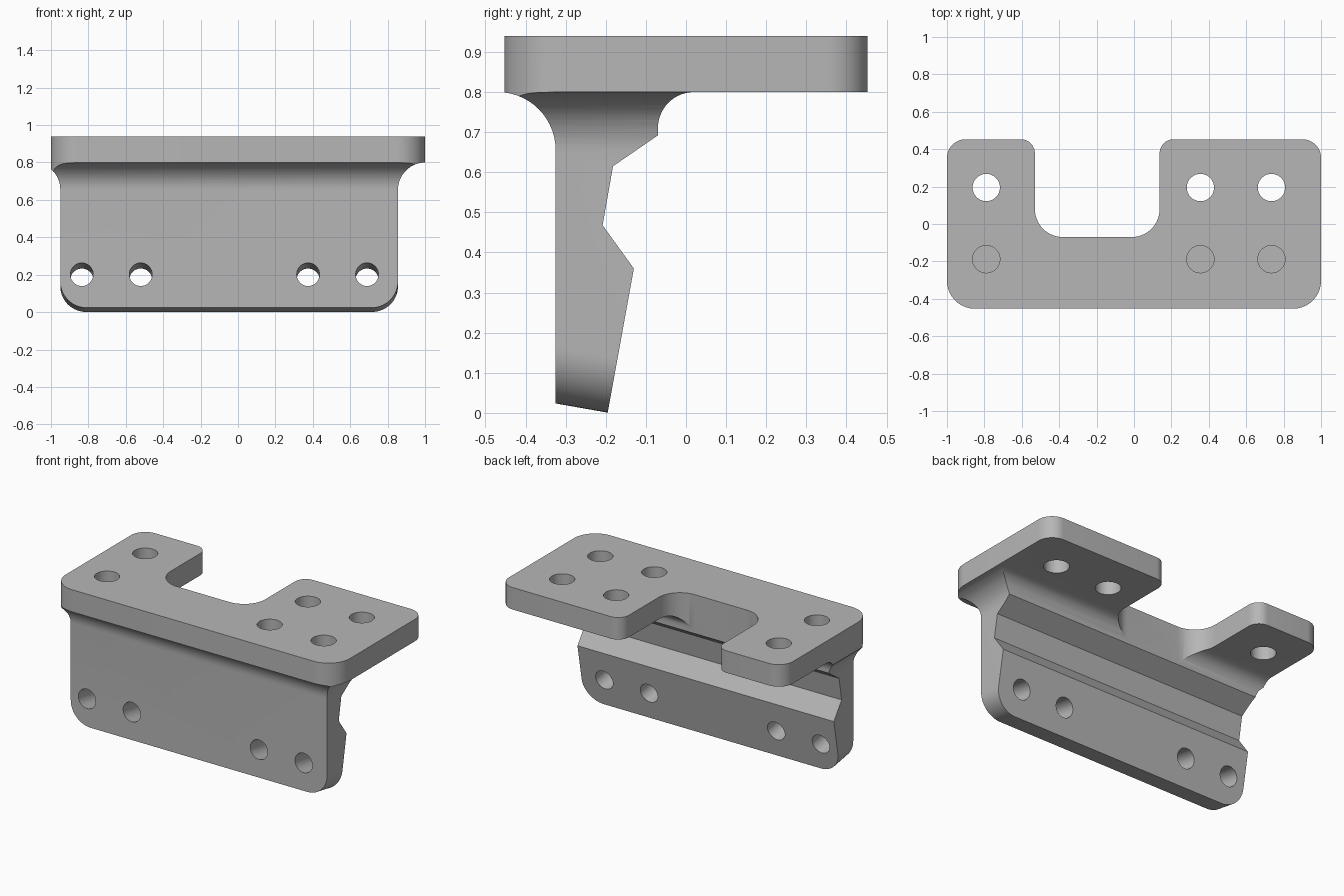
import bpy
import bmesh
import math
from mathutils import Vector

cube = bpy.data.objects.get("Cube")
if cube:
    bpy.data.objects.remove(cube, do_unlink=True)

TILT = math.radians(10)      # lean of the lower web face and its holes
FRONT = -0.325               # front face of the web

metal = bpy.data.materials.new("plain grey")
metal.use_nodes = True
grey = (0.47, 0.47, 0.47, 1)
metal.diffuse_color = grey
metal.node_tree.nodes["Principled BSDF"].inputs["Base Color"].default_value = grey


def rounded(corners, steps=14):
    """Outline from (u, v, radius) corners, each rounded by its radius."""
    out = []
    for i, (u, v, r) in enumerate(corners):
        p = Vector((u, v))
        if r == 0:
            out.append(p)
            continue
        before = (Vector(corners[i - 1][:2]) - p).normalized()
        after = (Vector(corners[(i + 1) % len(corners)][:2]) - p).normalized()
        half = before.angle(after) / 2
        centre = p + (before + after).normalized() * r / math.sin(half)
        a = p + before * r / math.tan(half) - centre
        b = p + after * r / math.tan(half) - centre
        sweep = math.pi - 2 * half
        for k in range(steps + 1):
            s = k / steps
            out.append(centre + (a * math.sin((1 - s) * sweep)
                                 + b * math.sin(s * sweep)) / math.sin(sweep))
    return out


def prism(name, outline, low, high, place):
    """Extrude an outline; place(u, v, depth) gives the 3D position."""
    bm = bmesh.new()
    rings = [[bm.verts.new(place(p.x, p.y, d)) for p in outline] for d in (low, high)]
    n = len(outline)
    for i in range(n):
        j = (i + 1) % n
        bm.faces.new((rings[0][i], rings[0][j], rings[1][j], rings[1][i]))
    for ring in rings:
        bm.faces.new(ring)
    bmesh.ops.recalc_face_normals(bm, faces=bm.faces)
    mesh = bpy.data.meshes.new(name)
    bm.to_mesh(mesh)
    bm.free()
    mesh.materials.append(metal)
    obj = bpy.data.objects.new(name, mesh)
    bpy.context.collection.objects.link(obj)
    return obj


def combine(target, tool, operation):
    """Apply a boolean and discard the tool."""
    tool.hide_render = True
    mod = target.modifiers.new("cut", "BOOLEAN")
    mod.operation = operation
    mod.solver = "EXACT"
    mod.object = tool
    bpy.context.view_layer.objects.active = target
    bpy.ops.object.modifier_apply(modifier=mod.name)
    bpy.data.objects.remove(tool, do_unlink=True)


def drill(centre, radius, length, tilt=0):
    bpy.ops.mesh.primitive_cylinder_add(vertices=48, radius=radius, depth=length,
                                        location=centre, rotation=(tilt, 0, 0))
    tool = bpy.context.object
    tool.data.materials.append(metal)
    combine(bracket, tool, "DIFFERENCE")


# Side section: top plate, filleted web, groove and lower ridge
section = rounded([
    (-0.6, 0.94, 0), (-0.6, 0.80, 0), (FRONT, 0.80, 0.145), (FRONT, -0.1, 0),
    (-0.2135, -0.1, 0), (-0.13, 0.36, 0), (-0.208, 0.468, 0), (-0.182, 0.615, 0),
    (-0.07, 0.692, 0), (-0.07, 0.80, 0.09), (0.6, 0.80, 0), (0.6, 0.94, 0)])
bracket = prism("mounting_bracket", section, -1.1, 1.1, lambda u, v, d: (d, u, v))

# Plan: rounded plate with a notch in the back edge
plan = rounded([
    (-1, -0.453, 0.15), (1, -0.453, 0.15), (1, 0.453, 0.1), (0.137, 0.453, 0.075),
    (0.137, -0.07, 0.15), (-0.53, -0.07, 0.15), (-0.53, 0.453, 0.075), (-1, 0.453, 0.1)])
combine(bracket, prism("plan_cutter", plan, -0.3, 1.2, lambda u, v, d: (u, v, d)),
        "INTERSECT")

# Front outline: flared web ends and rounded lower corners along the tilt
front = rounded([
    (-1.15, 1.1, 0), (-1.15, 0.80, 0), (-0.95, 0.80, 0.145), (-0.95, 0.0235, 0.14),
    (0.855, 0.0235, 0.14), (0.855, 0.80, 0.147), (1.15, 0.80, 0), (1.15, 1.1, 0)])


def lean(u, v, d):
    drop = math.tan(TILT) * (d - FRONT) if v < 0.4 else 0
    return (u, d, v - drop)


combine(bracket, prism("front_cutter", front, -0.7, 0.7, lean), "INTERSECT")

# Plate holes: through at the back, blind above the web
for x in (-0.79, 0.355, 0.735):
    drill((x, 0.195, 0.87), 0.073, 0.5)
    drill((x, -0.188, 0.98), 0.073, 0.4)

# Web holes, square to the tilted lower face
for x in (-0.835, -0.52, 0.375, 0.69):
    drill((x, -0.25, 0.188), 0.061, 0.6, math.pi / 2 - TILT)

# Smooth the curved surfaces, keeping the machined edges crisp
bpy.ops.object.select_all(action="DESELECT")
bracket.select_set(True)
bpy.context.view_layer.objects.active = bracket
bpy.ops.object.shade_smooth_by_angle(angle=math.radians(20))
